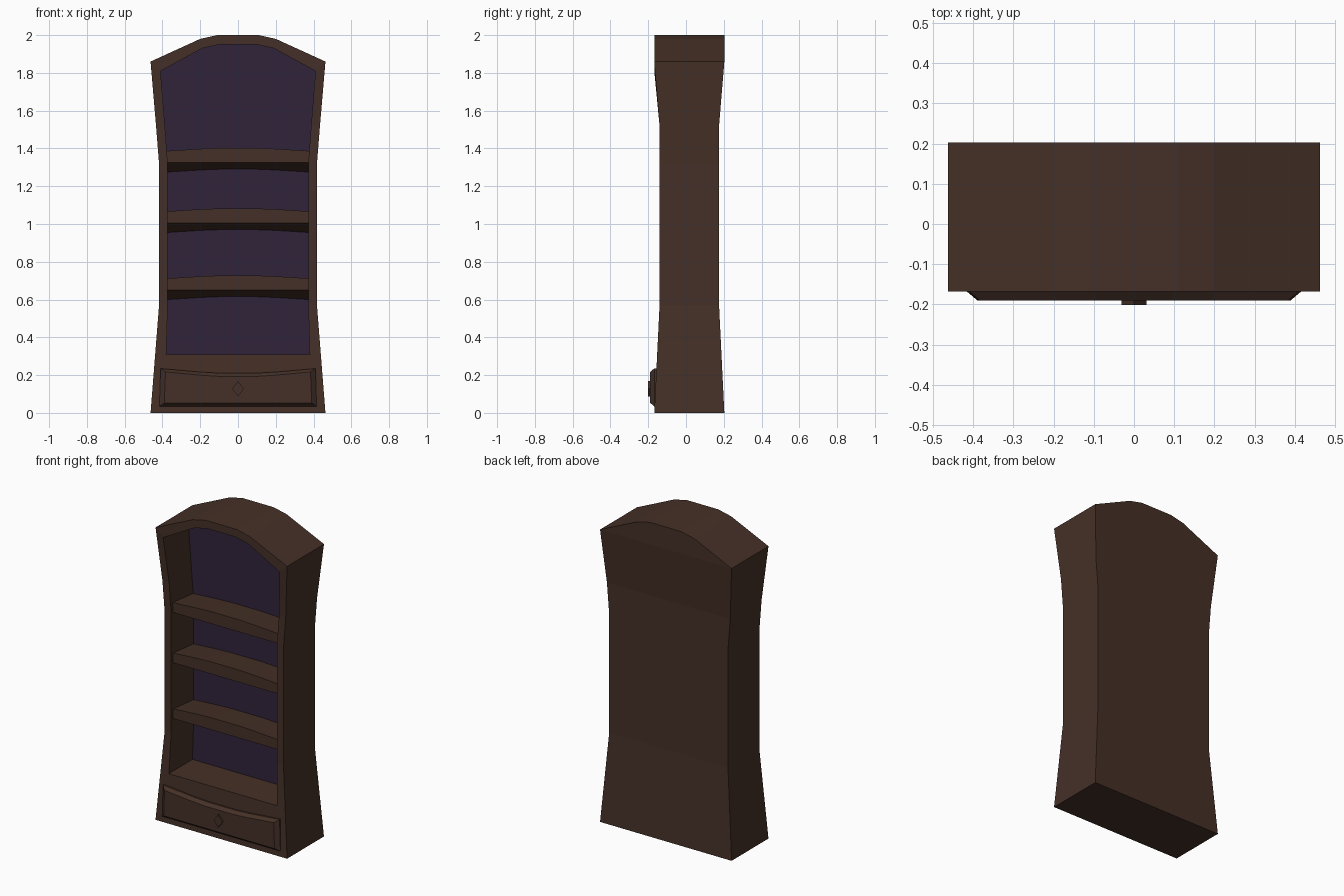
import bpy, bmesh

if "Cube" in bpy.data.objects:
    bpy.data.objects.remove(bpy.data.objects["Cube"])


def material(name, rgb):
    m = bpy.data.materials.new(name)
    m.diffuse_color = (*rgb, 1)
    m.use_nodes = True
    m.node_tree.nodes["Principled BSDF"].inputs["Base Color"].default_value = m.diffuse_color
    return m


WOOD = material("dark brown wood", (0.060, 0.030, 0.020))
PURPLE = material("dark purple lining", (0.030, 0.017, 0.042))


def make(name, verts, faces, mat):
    me = bpy.data.meshes.new(name)
    me.from_pydata(verts, [], faces)
    bm = bmesh.new()
    bm.from_mesh(me)
    bmesh.ops.remove_doubles(bm, verts=bm.verts, dist=1e-5)
    bmesh.ops.recalc_face_normals(bm, faces=bm.faces)
    bm.to_mesh(me)
    bm.free()
    me.materials.append(mat)
    ob = bpy.data.objects.new(name, me)
    bpy.context.collection.objects.link(ob)
    return ob


def interp(table, z):
    for (z0, y0), (z1, y1) in zip(table, table[1:]):
        if z <= z1:
            return y0 + (y1 - y0) * (z - z0) / (z1 - z0)
    return table[-1][1]


def front_y(z):
    return interp([(0, -.168), (.57, -.14), (1.52, -.14), (1.81, -.168), (2, -.168)], z)


def back_y(z):
    return interp([(0, .203), (.57, .175), (1.52, .175), (1.86, .203), (2, .203)], z)


def loft(name, rings, mat, cap_start=True, cap_end=True):
    n = len(rings[0])
    verts = [v for r in rings for v in r]
    faces = [(k * n + i, k * n + (i + 1) % n, (k + 1) * n + (i + 1) % n, (k + 1) * n + i)
             for k in range(len(rings) - 1) for i in range(n)]
    if cap_start:
        faces.append(tuple(range(n)))
    if cap_end:
        faces.append(tuple(range((len(rings) - 1) * n, len(rings) * n)))
    return make(name, verts, faces, mat)


# Cabinet case: waisted outer and inner outlines (right half), arched on top
OUT = [(.463, 0), (.4385, .31), (.418, .57), (.418, 1.32), (.434, 1.52),
       (.463, 1.86), (.2, 1.98), (.11, 2.0)]
INN = [(.38, .31), (.372, .57), (.372, 1.32), (.387, 1.52), (.41, 1.81),
       (.19, 1.93), (.1, 1.95)]
DEPTH = .085
verts, faces = [], []


def poly(*pts):
    faces.append(tuple(range(len(verts), len(verts) + len(pts))))
    verts.extend(pts)


def F(p, s=1):
    return (s * p[0], front_y(p[1]), p[1])


def B(p, s=1):
    return (s * p[0], back_y(p[1]), p[1])


def C(p, s=1):
    return (s * p[0], DEPTH, p[1])


for i in range(len(OUT) - 1):
    a, b = OUT[i], OUT[i + 1]
    poly(B(a), B(b), B(b, -1), B(a, -1))            # back
    for s in (1, -1):
        poly(F(a, s), F(b, s), B(b, s), B(a, s))    # outer side
        if i:
            c, d = INN[i - 1], INN[i]
            poly(F(a, s), F(b, s), F(d, s), F(c, s))  # front frame
            poly(F(c, s), F(d, s), C(d, s), C(c, s))  # inner wall
poly(F(OUT[0]), B(OUT[0]), B(OUT[0], -1), F(OUT[0], -1))
poly(F(OUT[-1]), B(OUT[-1]), B(OUT[-1], -1), F(OUT[-1], -1))
poly(F(OUT[-1]), F(OUT[-1], -1), F(INN[-1], -1), F(INN[-1]))
poly(F(INN[-1]), F(INN[-1], -1), C(INN[-1], -1), C(INN[-1]))
poly(F(INN[0]), F(INN[0], -1), C(INN[0], -1), C(INN[0]))
poly(F(OUT[0], -1), F(OUT[0]), F(OUT[1]), F(INN[0]), F(INN[0], -1), F(OUT[1], -1))
# Purple lining closes the cavity
lining = [C(p) for p in INN] + [C(p, -1) for p in reversed(INN)]
poly(*lining)
case = make("cabinet_case", verts, faces, WOOD)
case.data.materials.append(PURPLE)
for f in case.data.polygons:
    if len(f.vertices) == len(lining):
        f.material_index = 1

# Shelves: gently arched slabs with a sloping underside
for k, z in enumerate((.65, 1.005, 1.325)):
    rings = []
    for x, h in ((-.376, 0), (-.2, .011), (-.1, .015), (.1, .015), (.2, .011), (.376, 0)):
        rings.append([(x, -.12, z), (x, -.12, z + .062 + h),
                      (x, DEPTH, z + .042 + h), (x, DEPTH, z - .05 + h)])
    loft("shelf_%d" % (k + 1), rings, WOOD)

# Drawer front: bevelled panel with a dipped top edge


def drawer_ring(w, top, bottom, y):
    dips = ((1, 0), (.5, .018), (.25, .024))
    right = [(w * t, y, top - d) for t, d in dips]
    left = [(-x, y, z) for x, y, z in reversed(right)]
    return [(w + .006, y, bottom)] + right + left + [(-w - .006, y, bottom)]


loft("drawer_front", [drawer_ring(.41, .235, .035, -.145),
                      drawer_ring(.41, .235, .035, -.168),
                      drawer_ring(.384, .217, .053, -.19)], WOOD)

# Diamond knob
loft("drawer_knob", [[(.031 * c, y, .128 + .04 * s)
                      for c, s in ((1, 0), (0, 1), (-1, 0), (0, -1))]
                     for y in (-.185, -.201)], WOOD)
